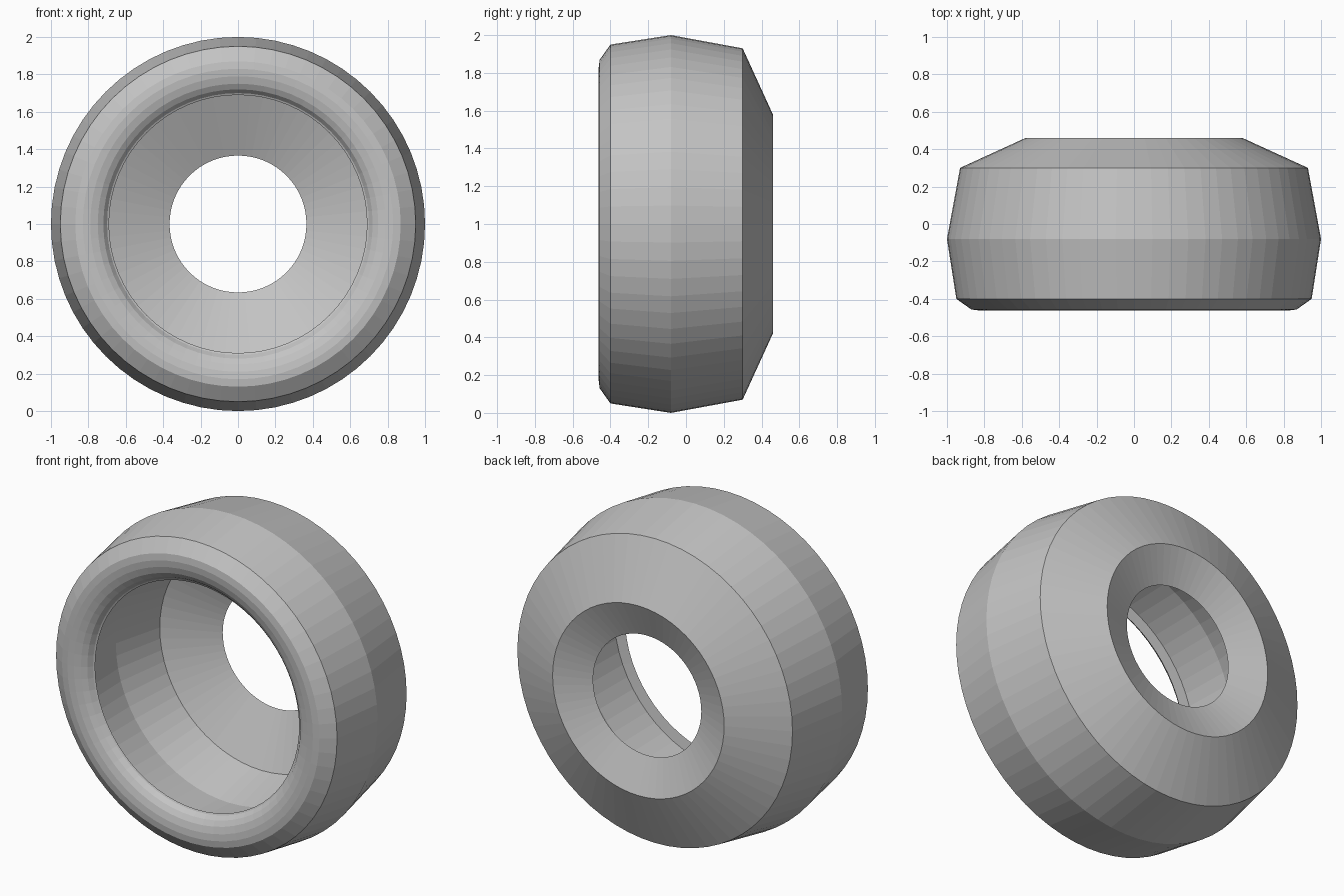
import bpy, bmesh, math

default = bpy.data.objects.get("Cube")
if default:
    bpy.data.objects.remove(default, do_unlink=True)

SEGMENTS = 64

grey = bpy.data.materials.new("plain_grey")
grey.use_nodes = True
colour = (0.55, 0.55, 0.55, 1)
grey.diffuse_color = colour
grey.node_tree.nodes["Principled BSDF"].inputs["Base Color"].default_value = colour


def lathe(name, profile):
    """Turn a closed (radius, depth) profile about the front-to-back axis."""
    bm = bmesh.new()
    rings = []
    for radius, depth in profile:
        ring = []
        for i in range(SEGMENTS):
            a = math.tau * i / SEGMENTS
            ring.append(bm.verts.new((radius * math.cos(a), depth, 1 + radius * math.sin(a))))
        rings.append(ring)
    for k, ring in enumerate(rings):
        following = rings[(k + 1) % len(rings)]
        for i in range(SEGMENTS):
            j = (i + 1) % SEGMENTS
            bm.faces.new((ring[i], ring[j], following[j], following[i]))
    bmesh.ops.recalc_face_normals(bm, faces=bm.faces)
    mesh = bpy.data.meshes.new(name)
    bm.to_mesh(mesh)
    bm.free()
    mesh.materials.append(grey)
    obj = bpy.data.objects.new(name, mesh)
    bpy.context.collection.objects.link(obj)
    return obj


# Outer tread, from the front bevel to the back rim
outside = [(0.95, -0.40), (1.0, -0.08), (0.93, 0.30), (0.58, 0.46)]
# Back dish, hole edge and inner cone
hub = [(0.366, 0.375), (0.69, 0.23)]
# Bulged inner wall and the back of the lip
inner_wall = [(0.77, -0.08), (0.755, -0.385), (0.69, -0.395)]
# Rounded front rim
front_rim = [(0.70, -0.40), (0.72, -0.427), (0.75, -0.446),
             (0.79, -0.458), (0.83, -0.462), (0.87, -0.457)]

lathe("wheel_ring", outside + hub + inner_wall + front_rim)
